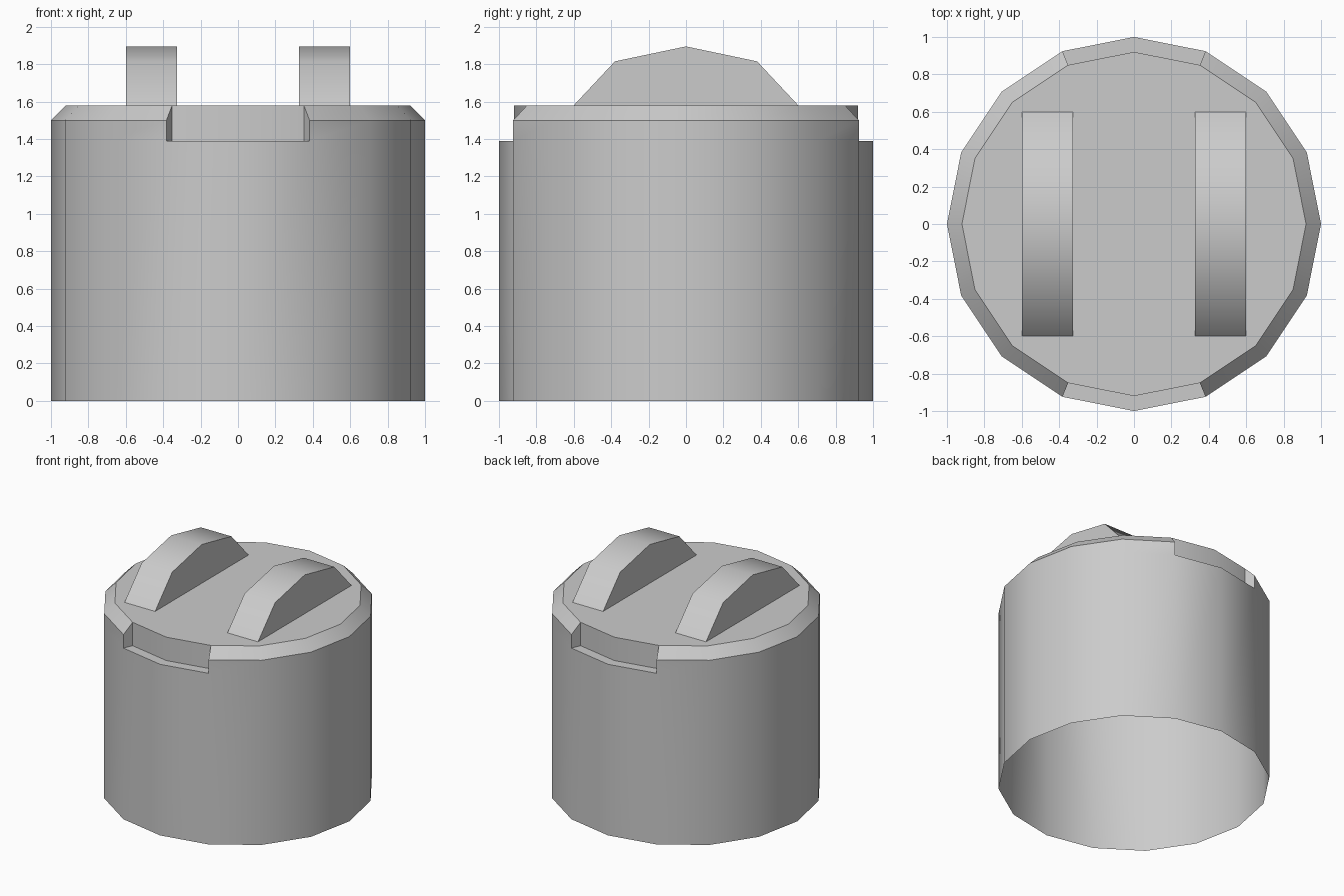
import bpy, bmesh
from math import sin, cos, pi, radians

if "Cube" in bpy.data.objects:
    bpy.data.objects.remove(bpy.data.objects["Cube"])

SIDES = 16
R, R_TOP = 1.0, 0.92
Z_LEDGE, Z_WALL, Z_TOP = 1.39, 1.5, 1.58
NOTCHED = {3, 4, 11, 12}          # segments cut away at the back and front


def finish(name, bm):
    mesh = bpy.data.meshes.new(name)
    bm.to_mesh(mesh)
    bm.free()
    ob = bpy.data.objects.new(name, mesh)
    bpy.context.collection.objects.link(ob)
    bpy.ops.object.select_all(action='DESELECT')
    ob.select_set(True)
    bpy.context.view_layer.objects.active = ob
    bpy.ops.object.shade_smooth_by_angle(angle=radians(40))
    return ob


def ring(bm, radius, z):
    return [bm.verts.new((radius * cos(2 * pi * i / SIDES),
                          radius * sin(2 * pi * i / SIDES), z)) for i in range(SIDES)]


# Body: open-bottomed drum, chamfered rim, two notches
bm = bmesh.new()
base = ring(bm, R, 0)
ledge = ring(bm, R, Z_LEDGE)
wall = ring(bm, R, Z_WALL)
inner = ring(bm, R_TOP, Z_LEDGE)
top = ring(bm, R_TOP, Z_TOP)
for i in range(SIDES):
    j = (i + 1) % SIDES
    path = (base, ledge, inner, top) if i in NOTCHED else (base, ledge, wall, top)
    for lo, hi in zip(path, path[1:]):
        bm.faces.new((lo[i], lo[j], hi[j], hi[i]))
    # notch end walls
    if (i in NOTCHED) != (j in NOTCHED):
        end = [ledge[j], wall[j], top[j], inner[j]]
        bm.faces.new(end if j in NOTCHED else end[::-1])
bm.faces.new(top)
bmesh.ops.delete(bm, geom=[v for v in bm.verts if not v.link_faces], context='VERTS')
finish("drum_body", bm)

# Ridges: two faceted arches on the lid, mirrored across x
profile = [(-0.6, Z_TOP), (-0.38, 1.815), (0, 1.895), (0.38, 1.815), (0.6, Z_TOP)]
bm = bmesh.new()
near, far = ([bm.verts.new((x, y, z)) for y, z in profile] for x in (0.325, 0.6))
for k in range(len(profile) - 1):
    bm.faces.new((near[k], far[k], far[k + 1], near[k + 1]))
bm.faces.new(near)
bm.faces.new(far[::-1])
ridges = finish("lid_ridges", bm)
ridges.modifiers.new("mirror", 'MIRROR').use_axis = (True, False, False)
